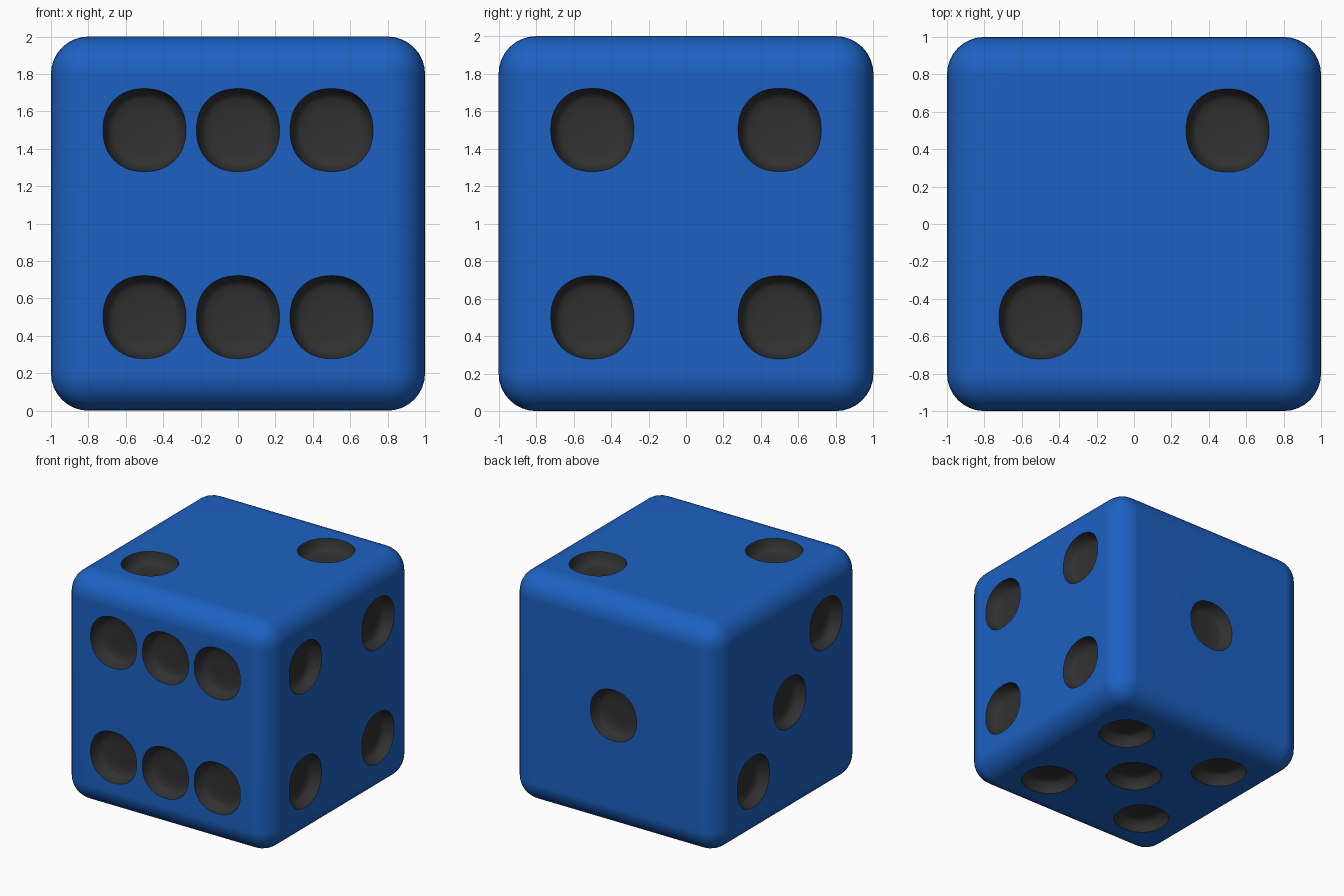
import bpy, bmesh, math
from mathutils import Vector

if "Cube" in bpy.data.objects:
    bpy.data.objects.remove(bpy.data.objects["Cube"])


def material(name, rgb):
    m = bpy.data.materials.new(name)
    m.diffuse_color = (*rgb, 1)
    m.use_nodes = True
    m.node_tree.nodes["Principled BSDF"].inputs["Base Color"].default_value = m.diffuse_color
    return m


blue = material("blue", (0.012, 0.12, 0.54))
black = material("black", (0.03, 0.03, 0.03))


def make_object(name, bm):
    mesh = bpy.data.meshes.new(name)
    bm.to_mesh(mesh)
    bm.free()
    mesh.materials.append(blue)
    mesh.materials.append(black)
    obj = bpy.data.objects.new(name, mesh)
    bpy.context.collection.objects.link(obj)
    return obj


# Rounded cube body
bm = bmesh.new()
bmesh.ops.create_cube(bm, size=2)
bmesh.ops.bevel(bm, geom=bm.edges[:], offset=0.2, segments=8, profile=0.5,
                affect='EDGES')
bmesh.ops.translate(bm, verts=bm.verts, vec=(0, 0, 1))
body = make_object("die_body", bm)

# Pip dish profile: radius, height above the face
PROFILE = [(0.222, 0.05), (0.222, 0), (0.214, -0.035), (0.202, -0.062),
           (0.186, -0.083), (0.165, -0.096), (0.12, -0.102), (0.06, -0.105)]
SIDES = 48


def ring_point(r, a):
    # slightly squared circle
    c, s = math.cos(a), math.sin(a)
    k = (abs(c) ** 2.2 + abs(s) ** 2.2) ** (-1 / 2.2)
    return r * k * c, r * k * s


def add_pip(bm, centre, u, v, n):
    rings = []
    for r, h in PROFILE:
        ring = []
        for i in range(SIDES):
            x, y = ring_point(r, 2 * math.pi * i / SIDES)
            ring.append(bm.verts.new(centre + u * x + v * y + n * h))
        rings.append(ring)
    bm.faces.new(rings[0])
    bm.faces.new(rings[-1])
    for a, b in zip(rings, rings[1:]):
        for i in range(SIDES):
            j = (i + 1) % SIDES
            bm.faces.new((a[i], a[j], b[j], b[i]))


# Pip layout per face: normal, u axis, v axis, positions
X, Y, Z = Vector((1, 0, 0)), Vector((0, 1, 0)), Vector((0, 0, 1))
P = 0.5
corners = [(a, b) for a in (-P, P) for b in (-P, P)]
faces = [
    (-Y, X, Z, corners + [(0, P), (0, -P)]),       # front: six
    (X, Y, Z, corners),                            # right: four
    (Z, X, Y, [(P, P), (-P, -P)]),                 # top: two
    (Y, X, Z, [(0, 0)]),                           # back: one
    (-X, Y, Z, [(P, -P), (0, 0), (-P, P)]),        # left: three
    (-Z, X, Y, corners + [(0, 0)]),                # bottom: five
]
bm = bmesh.new()
for n, u, v, spots in faces:
    for a, b in spots:
        add_pip(bm, Z + n + u * a + v * b, u, v, n)
bmesh.ops.recalc_face_normals(bm, faces=bm.faces)
for f in bm.faces:
    f.material_index = 1
cutter = make_object("pip_cutter", bm)
cutter.hide_render = True

# Carve the pips and smooth
cut = body.modifiers.new("pips", 'BOOLEAN')
cut.operation = 'DIFFERENCE'
cut.solver = 'EXACT'
cut.object = cutter
bpy.context.view_layer.objects.active = body
body.select_set(True)
bpy.ops.object.modifier_apply(modifier=cut.name)
bpy.data.objects.remove(cutter)
bpy.ops.object.shade_smooth_by_angle(angle=math.radians(35))
weighted = body.modifiers.new("weighted_normals", 'WEIGHTED_NORMAL')
weighted.keep_sharp = True
